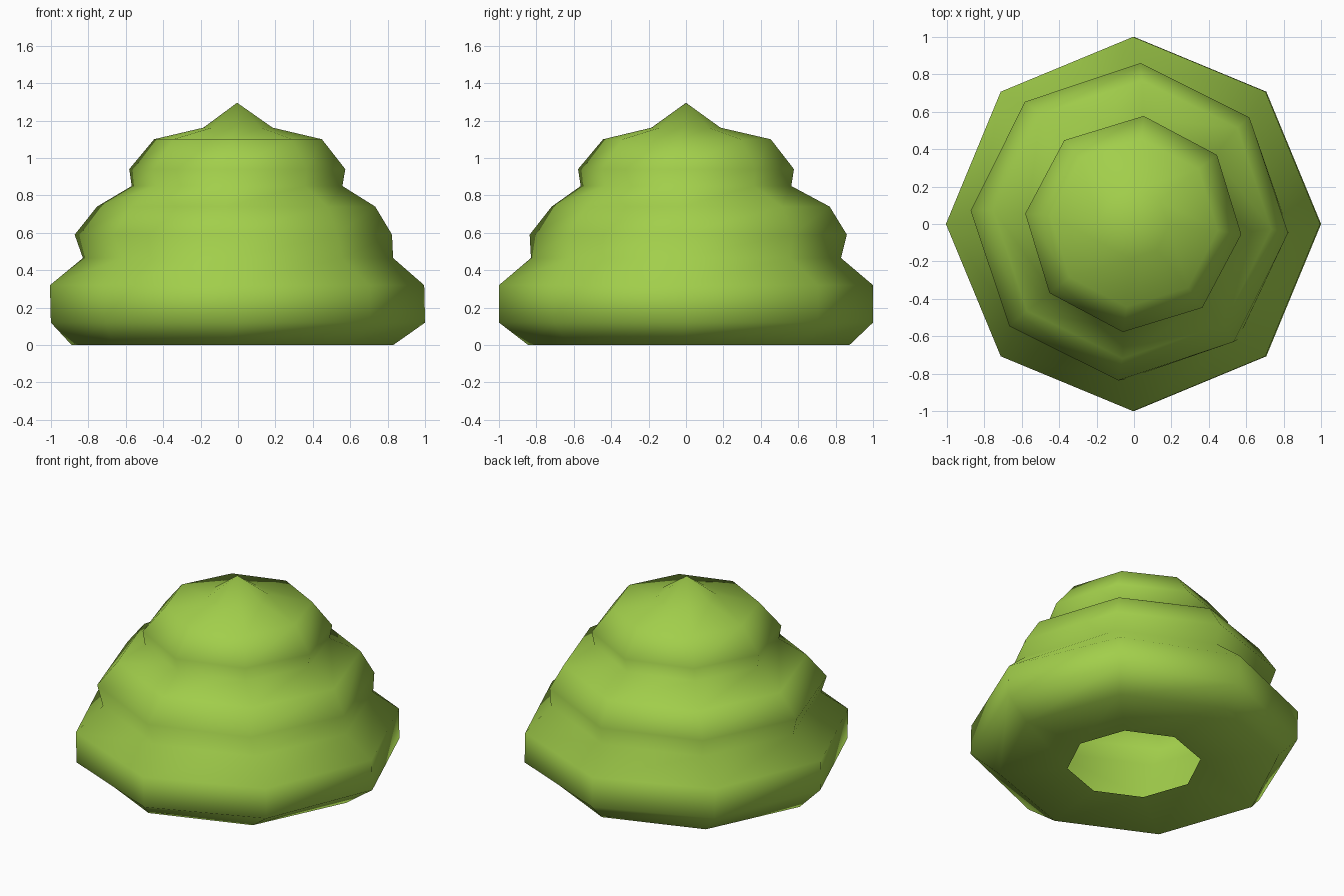
import bpy, bmesh
from math import cos, sin, radians, tau

if "Cube" in bpy.data.objects:
    bpy.data.objects.remove(bpy.data.objects["Cube"])

SIDES = 8
# Rings from the bottom opening up: radius, height, twist in degrees, x shift, y shift
RINGS = [
    (0.41, 0.00, -3, 0, 0),
    (0.86, 0.00, -3, -0.03, 0.015),
    (1.00, 0.12, 0, 0, 0),          # bottom coil
    (1.00, 0.32, 0, -0.005, 0),
    (0.83, 0.465, -3, 0, 0),        # lower crease
    (0.85, 0.59, -4, -0.025, 0.012),  # middle coil
    (0.745, 0.74, -4, -0.01, 0.025),
    (0.565, 0.85, -5, -0.005, 0),   # upper crease
    (0.58, 0.94, -5.5, -0.004, 0),  # top coil
    (0.45, 1.10, -5, 0, 0.005),
    (0.185, 1.162, -4, 0, 0),       # base of the tip
]

bm = bmesh.new()
loops = []
for r, z, twist, dx, dy in RINGS:
    loop = []
    for i in range(SIDES):
        a = tau * i / SIDES + radians(twist)
        loop.append(bm.verts.new((dx + r * cos(a), dy + r * sin(a), z)))
    loops.append(loop)

# Skin between neighbouring rings
for low, high in zip(loops, loops[1:]):
    for i in range(SIDES):
        j = (i + 1) % SIDES
        bm.faces.new((low[i], low[j], high[j], high[i]))

# Pointed tip
tip = bm.verts.new((-0.005, 0, 1.295))
for i in range(SIDES):
    bm.faces.new((loops[-1][i], loops[-1][(i + 1) % SIDES], tip))

for f in bm.faces:
    f.smooth = True
mesh = bpy.data.meshes.new("coiled_mound")
bm.to_mesh(mesh)
bm.free()
mound = bpy.data.objects.new("coiled_mound", mesh)
bpy.context.collection.objects.link(mound)

# Green colour
green = bpy.data.materials.new("green")
green.diffuse_color = (0.36, 0.62, 0.07, 1)
green.use_nodes = True
green.node_tree.nodes["Principled BSDF"].inputs["Base Color"].default_value = green.diffuse_color
mesh.materials.append(green)
